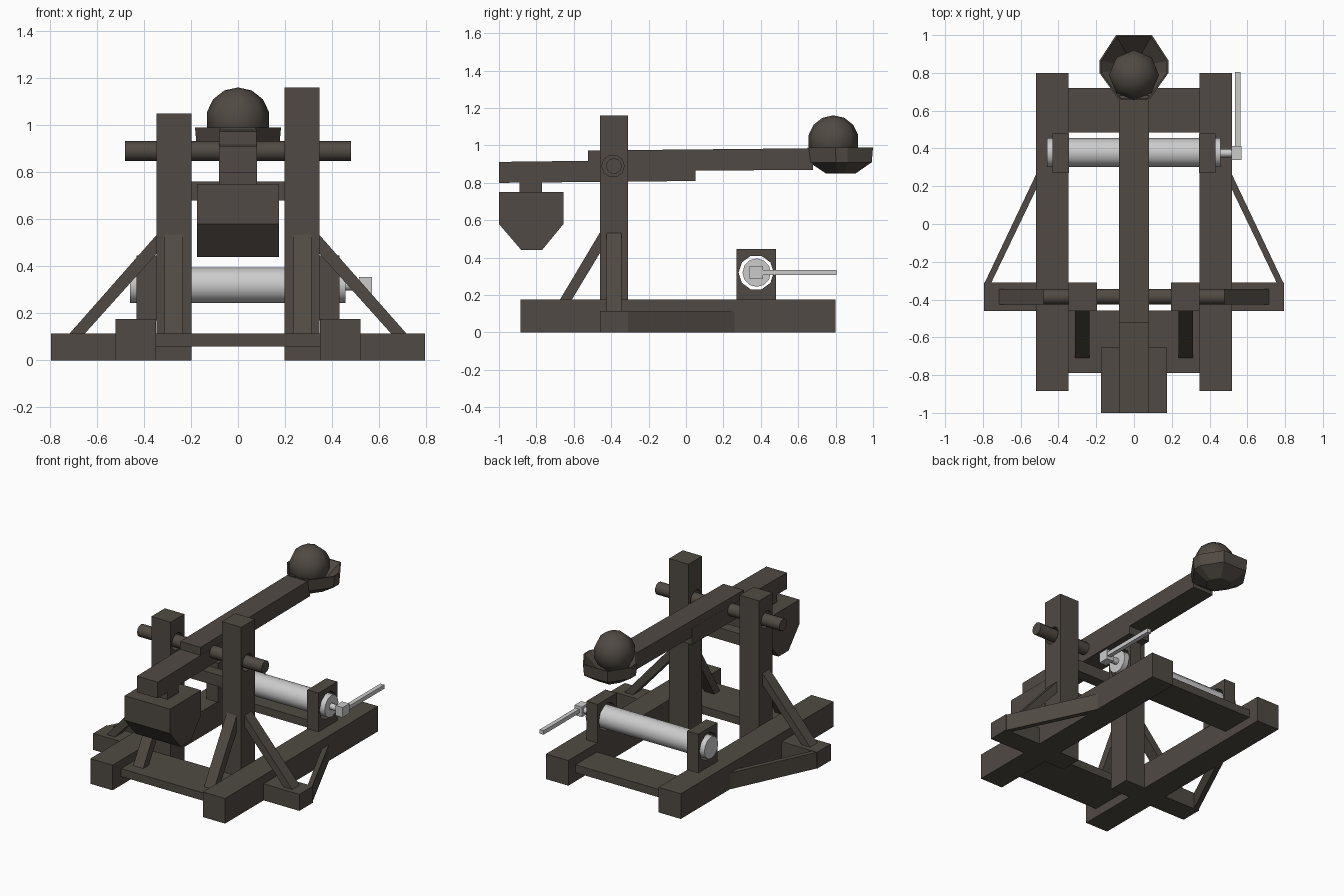
import bpy, bmesh, math
from mathutils import Matrix, Vector

if "Cube" in bpy.data.objects:
    bpy.data.objects.remove(bpy.data.objects["Cube"])


def material(name, color):
    m = bpy.data.materials.new(name)
    m.use_nodes = True
    m.diffuse_color = (*color, 1)
    m.node_tree.nodes["Principled BSDF"].inputs["Base Color"].default_value = (*color, 1)
    return m


wood = material("dark wood", (0.08, 0.068, 0.056))
metal = material("pale metal", (0.6, 0.6, 0.6))


def finish(name, bm, mat, smooth=False):
    bmesh.ops.recalc_face_normals(bm, faces=bm.faces)
    me = bpy.data.meshes.new(name)
    bm.to_mesh(me)
    bm.free()
    me.materials.append(mat)
    ob = bpy.data.objects.new(name, me)
    bpy.context.collection.objects.link(ob)
    if smooth:
        bpy.ops.object.select_all(action='DESELECT')
        ob.select_set(True)
        bpy.context.view_layer.objects.active = ob
        bpy.ops.object.shade_smooth_by_angle(angle=math.radians(50))
    return ob


def box(name, x, y, z, mat=wood):
    bm = bmesh.new()
    size = [b - a for a, b in (x, y, z)]
    mid = [(a + b) / 2 for a, b in (x, y, z)]
    bmesh.ops.create_cube(bm, size=1, matrix=Matrix.Translation(mid) @ Matrix.Diagonal((*size, 1)))
    return finish(name, bm, mat)


def prism(name, outline, axis, lo, hi):
    """Extrude a 2D outline along the given axis."""
    bm = bmesh.new()
    points = [Vector(p[:axis] + (lo,) + p[axis:]) for p in outline]
    face = bm.faces.new([bm.verts.new(p) for p in points])
    ext = bmesh.ops.extrude_face_region(bm, geom=[face])
    shift = Vector((0, 0, 0))
    shift[axis] = hi - lo
    bmesh.ops.translate(bm, vec=shift, verts=[v for v in ext["geom"] if isinstance(v, bmesh.types.BMVert)])
    return finish(name, bm, wood)


def rod(name, x, y, z, r, sides, mat, smooth=True):
    """Cylinder lying along x."""
    bm = bmesh.new()
    place = Matrix.Translation(((x[0] + x[1]) / 2, y, z)) @ Matrix.Rotation(math.pi / 2, 4, 'Y')
    bmesh.ops.create_cone(bm, cap_ends=True, segments=sides, radius1=r, radius2=r,
                          depth=x[1] - x[0], matrix=place)
    return finish(name, bm, mat, smooth)


def bore(ob, y, z, r, sides):
    """Cut a hole through a part along x."""
    cutter = rod("hole_cutter", (-1, 1), y, z, r, sides, wood, False)
    cutter.hide_render = True
    mod = ob.modifiers.new("hole", 'BOOLEAN')
    mod.object = cutter
    mod.operation = 'DIFFERENCE'
    bpy.context.view_layer.objects.active = ob
    bpy.ops.object.modifier_apply(modifier=mod.name)
    bpy.data.objects.remove(cutter)


# Mirrored frame parts
for s, side in ((1, "left"), (-1, "right")):
    def mx(a, b):
        return tuple(sorted((s * a, s * b)))

    box(side + "_base_beam", mx(0.348, 0.52), (-0.885, 0.8), (0, 0.175))
    box(side + "_outrigger", mx(0.34, 0.795), (-0.46, -0.31), (0, 0.115))
    post = box(side + "_post", mx(0.197, 0.347), (-0.46, -0.31), (0, 1.16 if s > 0 else 1.05))
    bore(post, -0.39, 0.89, 0.06, 10)
    block = box(side + "_winch_block", mx(0.345, 0.432), (0.27, 0.48), (0.17, 0.445))
    bore(block, 0.375, 0.32, 0.094, 10)
    prism(side + "_ground_brace", [(s * 0.79, -0.31), (s * 0.515, 0.27), (s * 0.515, 0.19),
                                   (s * 0.755, -0.31)], 2, 0, 0.113)
    prism(side + "_side_brace", [(s * 0.345, 0.535), (s * 0.345, 0.455), (s * 0.655, 0.11),
                                 (s * 0.72, 0.11)], 1, -0.425, -0.345)
    prism(side + "_front_brace", [(-0.46, 0.535), (-0.46, 0.425), (-0.65, 0.11), (-0.713, 0.11)],
          0, *mx(0.235, 0.312))

# Cross members
box("front_cross_beam", (-0.35, 0.35), (-0.79, -0.458), (0.06, 0.115))
box("back_cross_beam", (-0.35, 0.35), (0.485, 0.72), (0.06, 0.115))
box("post_tie", (-0.2, 0.2), (-0.425, -0.345), (0.68, 0.76))
rod("axle", (-0.48, 0.48), -0.385, 0.89, 0.042, 12, wood)

# Throwing arm
prism("lower_arm", [(-1, 0.8), (0.05, 0.81), (0.05, 0.925), (-1, 0.912)], 0, -0.08, 0.08)
prism("upper_arm", [(-0.525, 0.86), (0.68, 0.87), (0.68, 0.985), (-0.525, 0.973)], 0, -0.079, 0.079)

# Counterweight
box("weight_hanger", (-0.08, 0.08), (-0.89, -0.77), (0.74, 0.81))
prism("counterweight", [(-1, 0.75), (-0.655, 0.75), (-0.655, 0.58), (-0.77, 0.44), (-0.88, 0.44),
                        (-1, 0.58)], 0, -0.175, 0.175)

# Hollow cup at the end of the arm
bm = bmesh.new()
half = [(0.095, 0.17), (0.183, 0.035), (0.183, -0.03), (0.075, -0.18)]
outline = half + [(-x, y) for x, y in reversed(half)]
rings = [[bm.verts.new((x * k, 0.83 + y * k, z)) for x, y in outline]
         for k, z in ((0.45, 0.85), (0.96, 0.91), (1, 0.99), (0.95, 0.99), (0.45, 0.9))]
for a, b in zip(rings, rings[1:]):
    for i in range(len(outline)):
        j = (i + 1) % len(outline)
        bm.faces.new((a[i], a[j], b[j], b[i]))
bm.faces.new(rings[0])
bm.faces.new(rings[-1])
finish("cup", bm, wood)

# Ball
bm = bmesh.new()
bmesh.ops.create_uvsphere(bm, u_segments=8, v_segments=7, radius=0.136,
                          matrix=Matrix.Translation((0, 0.788, 1.025)))
finish("ball", bm, wood, True)

# Winch drum and crank
rod("winch_drum", (-0.46, 0.457), 0.378, 0.32, 0.076, 12, metal)
rod("crank_shaft", (0.45, 0.53), 0.375, 0.32, 0.022, 8, metal)
box("crank_hub", (0.515, 0.57), (0.34, 0.412), (0.285, 0.355), metal)
box("crank_handle", (0.535, 0.565), (0.41, 0.805), (0.307, 0.335), metal)
